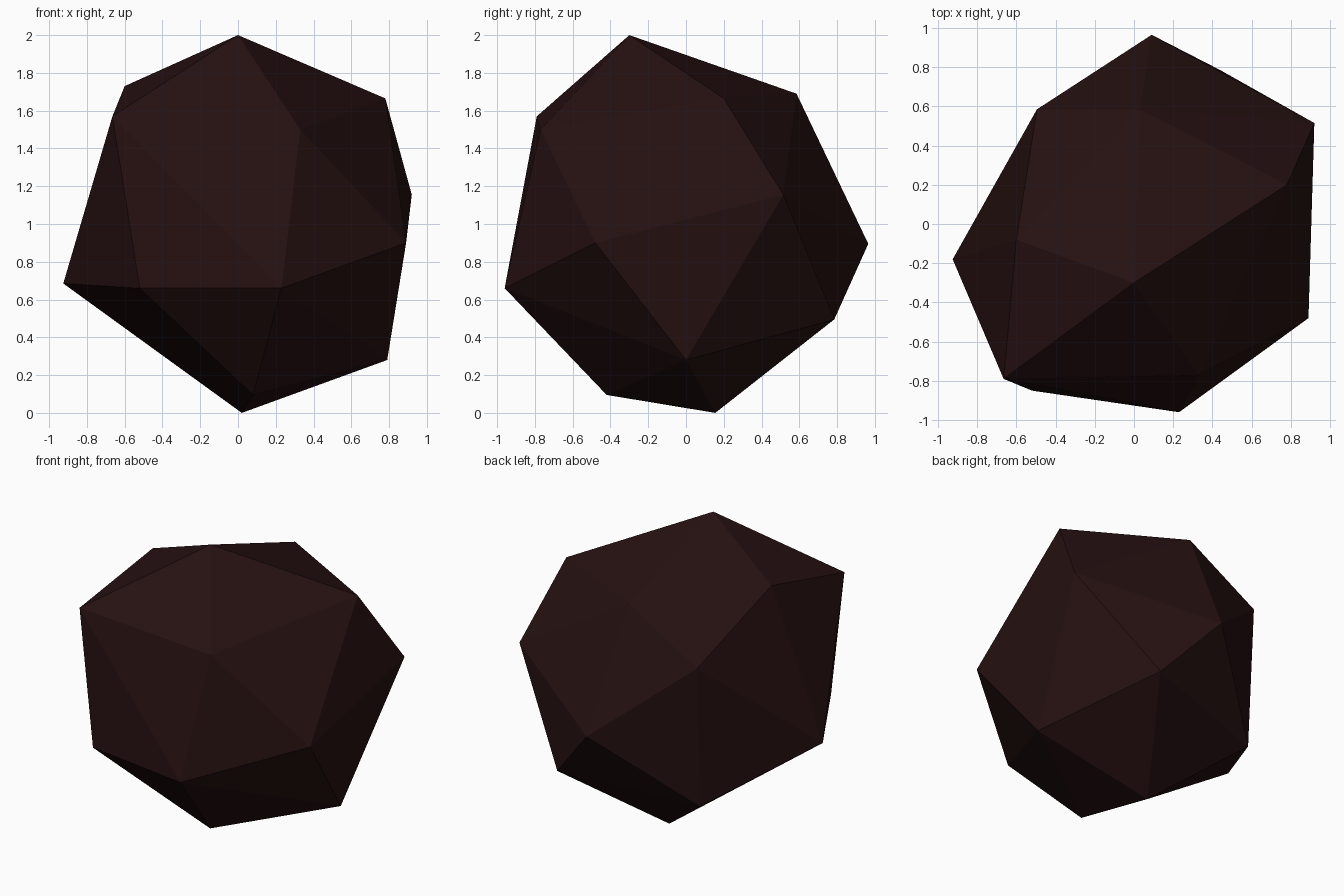
import bpy
import bmesh
from mathutils import Vector

# Remove the default object
default_object = bpy.data.objects.get("Cube")
if default_object:
    bpy.data.objects.remove(default_object, do_unlink=True)


def make_material(name, colour):
    material = bpy.data.materials.new(name)
    material.use_nodes = True
    material.diffuse_color = colour
    shader = next(node for node in material.node_tree.nodes
                  if node.type == "BSDF_PRINCIPLED")
    shader.inputs["Base Color"].default_value = colour
    shader.inputs["Roughness"].default_value = 0.9
    return material


def make_faceted_stone(name, corners, material):
    """Wrap a convex, flat-faced skin around the corner points."""
    bm = bmesh.new()
    for corner in corners:
        bm.verts.new(Vector(corner))
    bmesh.ops.convex_hull(bm, input=list(bm.verts), use_existing_faces=False)
    loose = [vert for vert in bm.verts if not vert.link_faces]
    bmesh.ops.delete(bm, geom=loose, context="VERTS")
    bmesh.ops.recalc_face_normals(bm, faces=list(bm.faces))
    for face in bm.faces:
        face.smooth = False

    mesh = bpy.data.meshes.new(name)
    bm.to_mesh(mesh)
    bm.free()
    mesh.materials.append(material)
    stone = bpy.data.objects.new(name, mesh)
    bpy.context.scene.collection.objects.link(stone)
    return stone


# Corners of the stone, grouped from the peak down to the base
peak = [(0, -.3, 2)]
shoulder = [(.78, .2, 1.665), (.03, .585, 1.69), (-.6, -.08, 1.73),
            (-.665, -.79, 1.57), (.33, -.77, 1.5), (-.495, .585, 1.38)]
waist = [(.92, .515, 1.155), (.89, -.48, .9), (.09, .965, .895),
         (-.925, -.18, .685), (-.52, -.85, .66), (.23, -.96, .66)]
base = [(.44, .785, .495), (-.485, .54, .4), (.79, 0, .28),
        (.08, -.42, .095), (.02, .155, 0)]

dark_stone = make_material("dark reddish brown stone", (.0194, .0053, .0055, 1))
make_faceted_stone("rock", peak + shoulder + waist + base, dark_stone)
